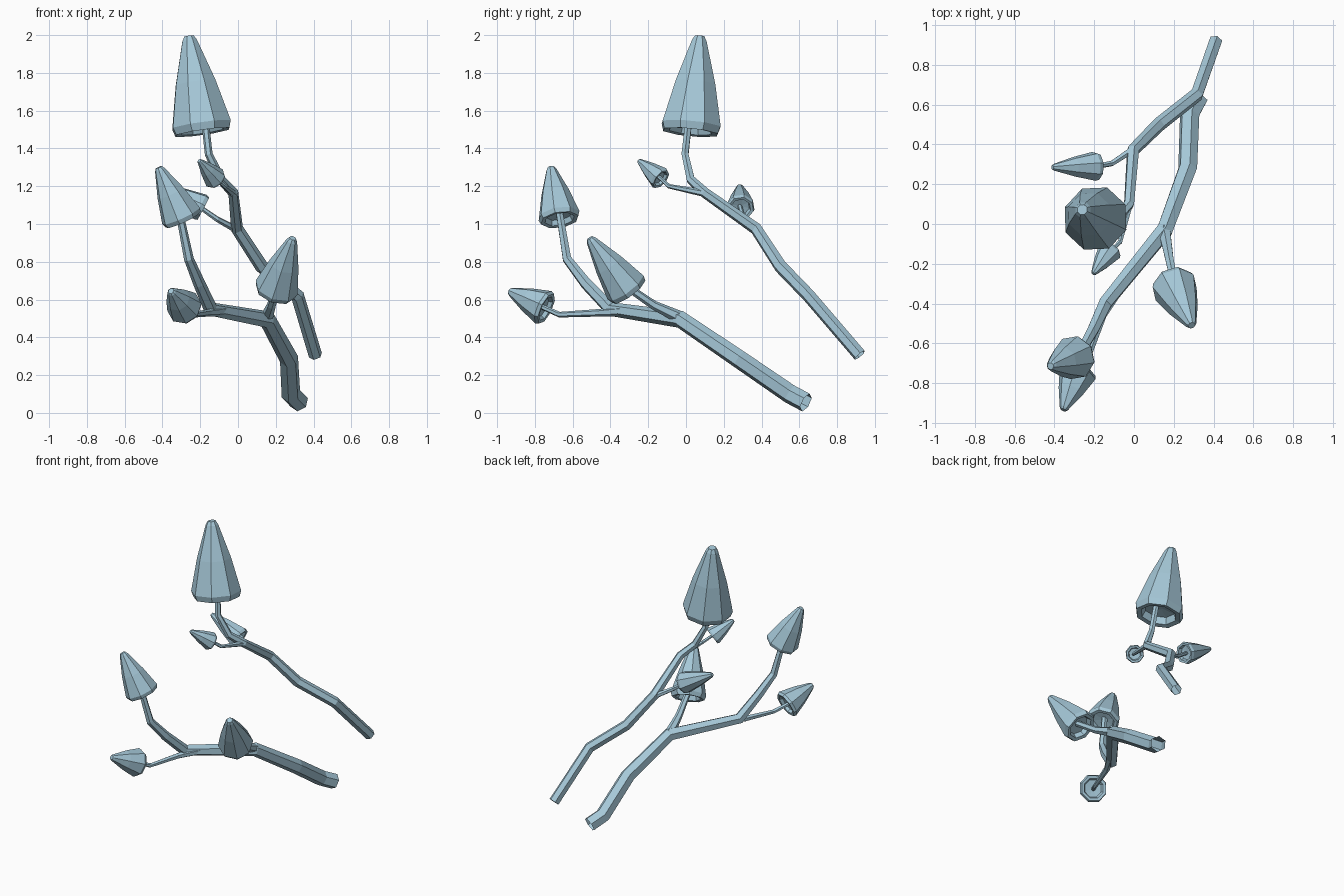
import bpy, bmesh, math
from mathutils import Vector

if "Cube" in bpy.data.objects:
    bpy.data.objects.remove(bpy.data.objects["Cube"])

mat = bpy.data.materials.new("pale_blue")
mat.diffuse_color = (0.38, 0.58, 0.69, 1)
mat.use_nodes = True
mat.node_tree.nodes["Principled BSDF"].inputs["Base Color"].default_value = mat.diffuse_color


def finish(bm, name):
    bmesh.ops.recalc_face_normals(bm, faces=bm.faces)
    me = bpy.data.meshes.new(name)
    bm.to_mesh(me)
    bm.free()
    me.materials.append(mat)
    ob = bpy.data.objects.new(name, me)
    bpy.context.collection.objects.link(ob)
    return ob


def skin(bm, rings):
    n = len(rings[0])
    for a, b in zip(rings, rings[1:]):
        for i in range(n):
            j = (i + 1) % n
            bm.faces.new((a[i], a[j], b[j], b[i]))


def tube(name, pts, sides=6):
    """Tapered stem; each point is x, y, z, radius."""
    bm = bmesh.new()
    P = [Vector(p[:3]) for p in pts]
    u = Vector((0, 0, 1))
    rings = []
    for k, p in enumerate(P):
        d0 = (P[k] - P[k - 1]).normalized() if k else (P[1] - P[0]).normalized()
        d1 = (P[k + 1] - P[k]).normalized() if k < len(P) - 1 else d0
        t = (d0 + d1).normalized()
        u = (u - t * u.dot(t)).normalized()
        v = t.cross(u)
        ring = []
        for i in range(sides):
            a = 2 * math.pi * i / sides
            ring.append(bm.verts.new(p + (u * math.cos(a) + v * math.sin(a)) * pts[k][3]))
        rings.append(ring)
    skin(bm, rings)
    return finish(bm, name)


# Cap profile: fraction along the axis, fraction of the radius
PROFILE = [(0.09, 0.12), (0.07, 0.62), (-0.02, 0.72), (-0.03, 0.92), (0.05, 1.0),
           (0.5, 0.68), (0.95, 0.25), (1.0, 0.16)]


def cap(name, base, tip, radius, sides=8):
    bm = bmesh.new()
    b, e = Vector(base), Vector(tip)
    q = (e - b).to_track_quat('Z', 'Y')
    rings = []
    for t, r in PROFILE:
        c = b.lerp(e, t)
        rings.append([bm.verts.new(c + q @ Vector((math.cos(a) * r * radius, math.sin(a) * r * radius, 0)))
                      for a in (2 * math.pi * (i + 0.3) / sides for i in range(sides))])
    skin(bm, rings)
    bm.faces.new(rings[0])
    bm.faces.new(rings[-1])
    return finish(bm, name)


# Upper branch with its two side stems
tube("upper_stem", [(0.41, 0.92, 0.305, .036), (0.315, 0.65, 0.62, .036), (0.125, 0.50, 0.775, .036),
                    (-0.005, 0.37, 0.975, .033), (-0.025, 0.10, 1.165, .028), (-0.09, 0.025, 1.235, .025),
                    (-0.155, -0.005, 1.37, .021), (-0.175, 0.015, 1.55, .02)])
tube("upper_left_stem", [(0.01, 0.385, 0.96, .02), (-0.11, 0.305, 1.025, .015), (-0.21, 0.285, 1.095, .012)])
tube("upper_front_stem", [(-0.02, 0.11, 1.16, .02), (-0.07, -0.09, 1.20, .012), (-0.13, -0.15, 1.255, .01)])
cap("large_cap", (-0.19, 0.025, 1.50), (-0.26, 0.072, 1.995), 0.167)
cap("upper_left_cap", (-0.19, 0.29, 1.085), (-0.41, 0.285, 1.20), 0.075)
cap("upper_front_cap", (-0.12, -0.135, 1.24), (-0.205, -0.25, 1.335), 0.062)

# Lower branch with its two side stems
tube("lower_stem", [(0.325, 0.635, 0.055, .052), (0.28, 0.55, 0.10, .052), (0.27, 0.28, 0.285, .05),
                    (0.155, -0.03, 0.495, .046), (-0.145, -0.40, 0.55, .038), (-0.205, -0.53, 0.685, .032),
                    (-0.26, -0.63, 0.815, .026), (-0.31, -0.67, 1.06, .02)])
tube("lower_right_stem", [(0.15, -0.02, 0.50, .035), (0.177, -0.17, 0.57, .024), (0.21, -0.33, 0.68, .02)])
tube("lower_front_stem", [(-0.06, -0.30, 0.54, .03), (-0.155, -0.46, 0.53, .02), (-0.23, -0.67, 0.52, .015),
                          (-0.29, -0.76, 0.56, .014)])
cap("lower_top_cap", (-0.295, -0.67, 1.03), (-0.42, -0.715, 1.30), 0.112)
cap("lower_right_cap", (0.20, -0.31, 0.65), (0.29, -0.51, 0.925), 0.117)
cap("lower_front_cap", (-0.28, -0.745, 0.555), (-0.355, -0.935, 0.645), 0.096)
